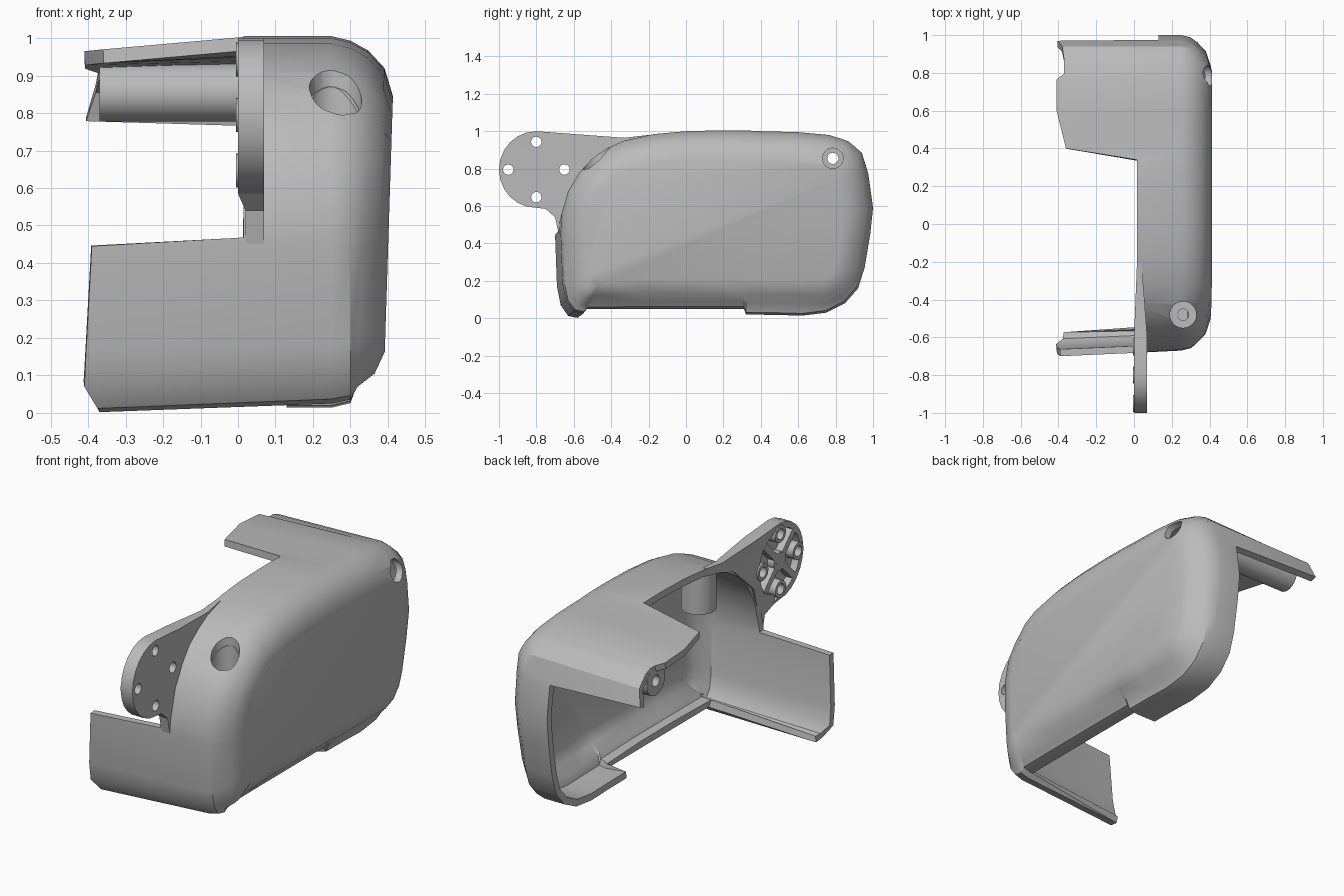
import bpy, bmesh, math
from mathutils import Matrix, Vector

cube = bpy.data.objects.get("Cube")
if cube:
    bpy.data.objects.remove(cube, do_unlink=True)

grey = bpy.data.materials.new("plastic_grey")
grey.use_nodes = True
grey.diffuse_color = (0.5, 0.5, 0.5, 1)
grey.node_tree.nodes["Principled BSDF"].inputs["Base Color"].default_value = (0.5, 0.5, 0.5, 1)


def finish(name, bm):
    mesh = bpy.data.meshes.new(name)
    bm.to_mesh(mesh)
    bm.free()
    mesh.materials.append(grey)
    ob = bpy.data.objects.new(name, mesh)
    bpy.context.collection.objects.link(ob)
    return ob


def apply(ob, mod):
    bpy.context.view_layer.objects.active = ob
    bpy.ops.object.modifier_apply(modifier=mod.name)


def add_rod(bm, start, end, radius, sides=24):
    a, b = Vector(start), Vector(end)
    turn = (b - a).to_track_quat('Z', 'Y').to_matrix().to_4x4()
    return bmesh.ops.create_cone(bm, cap_ends=True, segments=sides, radius1=radius,
                                 radius2=radius, depth=(b - a).length,
                                 matrix=Matrix.Translation((a + b) / 2) @ turn)["verts"]


def rod(name, start, end, radius):
    bm = bmesh.new()
    add_rod(bm, start, end, radius)
    return finish(name, bm)


def cut(ob, *rods):
    for spec in rods:
        cutter = rod("cutter", *spec)
        cutter.hide_render = True
        mod = ob.modifiers.new("cut", 'BOOLEAN')
        mod.operation, mod.solver, mod.object = 'DIFFERENCE', 'EXACT', cutter
        apply(ob, mod)
        bpy.data.objects.remove(cutter, do_unlink=True)


# Shell outline columns: y, z, then x of the open edge and its shift in z
FRONT = [(-.55, .025, -.37, -.023), (-.60, .037, -.375, -.025), (-.64, .09, -.41, -.02),
         (-.66, .18, -.405, -.01), (-.67, .44, -.39, .005)]
NOSE = [(-.67, .468), (-.668, .495), (-.665, .56), (-.63, .68), (-.57, .78), (-.50, .855),
        (-.42, .91), (-.33, .95), (-.17, .985), (0, 1.0), (.2, 1.005), (.34, 1.003)]
WING = [(.40, 1.0, -.36, -.03), (.60, .995, -.41, -.03), (.765, .98, -.41, -.025),
        (.795, .97, -.37, -.03), (.83, .96, -.37, -.02), (.87, .945, -.37, -.02),
        (.94, .885, -.38, -.01), (.97, .79, -.405, 0)]
REAR = [(.975, .77), (1.0, .59), (.985, .45), (.955, .27), (.92, .16), (.85, .08),
        (.75, .03), (.62, .014), (.48, .018), (.32, .02)]
SILL = [(.31, .05), (.05, .05), (-.25, .05), (-.53, .05)]
columns = ([(y, z, x, -.03, dz) for y, z, x, dz in FRONT]
           + [(y, z, .015, -.012 * (z < .5), 0) for y, z in NOSE]
           + [(y, z, x, 0, dz) for y, z, x, dz in WING]
           + [(y, z, .13, 0, 0) for y, z in REAR]
           + [(y, z, .235, 0, 0) for y, z in SILL])
# Rounded outer edge: (x, inset); the side wall leans in towards the bottom
ROUND = [(.25, 0), (.30, .012), (.343, .038), (.388, .085), (.413, .16)]

bm = bmesh.new()
rings = [[bm.verts.new((x, y + dy, z + dz)) for y, z, x, dy, dz in columns]]
for x, inset in ROUND:
    ring = []
    for y, z, *_ in columns:
        p = Vector((y, max(z, .04) if x > .31 else z))
        core = Vector((min(max(y, -.4), .72), min(max(z, .28), .72)))
        q = p + (core - p).normalized() * inset
        ring.append(bm.verts.new((x - .032 * (.83 - q.y) * (x > .31), q.x, q.y)))
    rings.append(ring)
n = len(columns)
for r0, r1 in zip(rings, rings[1:]):
    for i in range(n):
        j = (i + 1) % n
        bm.faces.new((r0[i], r0[j], r1[j], r1[i]))
cap = bm.faces.new(rings[-1])
bmesh.ops.recalc_face_normals(bm, faces=bm.faces)
cap.normal_update()
if cap.normal.x < 0:
    bmesh.ops.reverse_faces(bm, faces=bm.faces)
shell = finish("cover_shell", bm)
solid = shell.modifiers.new("thickness", 'SOLIDIFY')
solid.thickness, solid.offset = .037, -1
apply(shell, solid)

# Screw bosses inside the shell
front_bore = ((.26, -.48, .66), (.26, -.48, 1.1), .07)
front_screw = ((.26, -.48, .4), (.26, -.48, .8), .03)
rear_bore = ((.2, .785, .855), (.6, .785, .855), .055)
rear_screw = ((-.6, .785, .855), (.3, .785, .855), .03)

bm = bmesh.new()
for v in add_rod(bm, (.26, -.48, .6), (.26, -.48, .8), .088):
    if v.co.z > .7:
        v.co.z = .745 + (v.co.y + .568) * .8 - max(0, v.co.x - .28)
front_boss = finish("front_screw_boss", bm)
rear_tube = rod("rear_screw_tube", (-.37, .785, .855), (.3, .785, .855), .078)
cut(shell, front_bore, rear_bore)
cut(front_boss, front_bore, front_screw)
cut(rear_tube, rear_bore, rear_screw)

# Mounting arm with a round end, thinning where it meets the shell
CY, CZ = -.8, .795
arc = [(CY + .2 * math.cos(math.radians(a)), CZ + .205 * math.sin(math.radians(a)))
       for a in range(90, 256, 15)]
arm_outline = arc + [(-.75, .585), (-.70, .54), (-.68, .45), (-.65, .45), (-.645, .56),
                     (-.58, .73), (-.42, .88), (-.2, .96), (-.2, .98), (-.33, .965), (-.6, .985)]
bm = bmesh.new()
face = bm.faces.new([bm.verts.new((0, y, z)) for y, z in arm_outline])
out = bmesh.ops.extrude_face_region(bm, geom=[face])
bmesh.ops.translate(bm, vec=(.07, 0, 0),
                    verts=[g for g in out["geom"] if isinstance(g, bmesh.types.BMVert)])
for v in bm.verts:
    taper = max(0, (v.co.y + .6) / .4)
    if v.co.x > .03:
        v.co.x -= .03 * taper
    else:
        v.co.x += .02 if v.co.z < .57 else .016 * taper
bmesh.ops.recalc_face_normals(bm, faces=bm.faces)
arm = finish("mounting_arm", bm)

# Four screw holes, their collars, and ribs in the recessed end
spots = [(CY + .15 * c, CZ + .148 * s) for c, s in ((1, 0), (0, 1), (-1, 0), (0, -1))]
holes = [((-.2, y, z), (.3, y, z), .028) for y, z in spots]
cut(arm, ((-.1, CY, CZ), (.04, CY, CZ), .172), *holes)
bm = bmesh.new()
for y, z in spots:
    add_rod(bm, (-.005, y, z), (.045, y, z), .045)
collars = finish("hole_collars", bm)
cut(collars, *holes)

bm = bmesh.new()
add_rod(bm, (0, CY, CZ), (.045, CY, CZ), .05)
for angle in (45, 135):
    m = (Matrix.Translation((.022, CY, CZ)) @ Matrix.Rotation(math.radians(angle), 4, 'X')
         @ Matrix.Diagonal((.045, .35, .035, 1)))
    bmesh.ops.create_cube(bm, size=1, matrix=m)
ribs = finish("arm_hub_ribs", bm)

# Smooth shading with sharp edges kept
bpy.ops.object.select_all(action='DESELECT')
for ob in (shell, front_boss, rear_tube, arm, collars, ribs):
    ob.select_set(True)
bpy.context.view_layer.objects.active = shell
bpy.ops.object.shade_smooth_by_angle(angle=math.radians(30))
